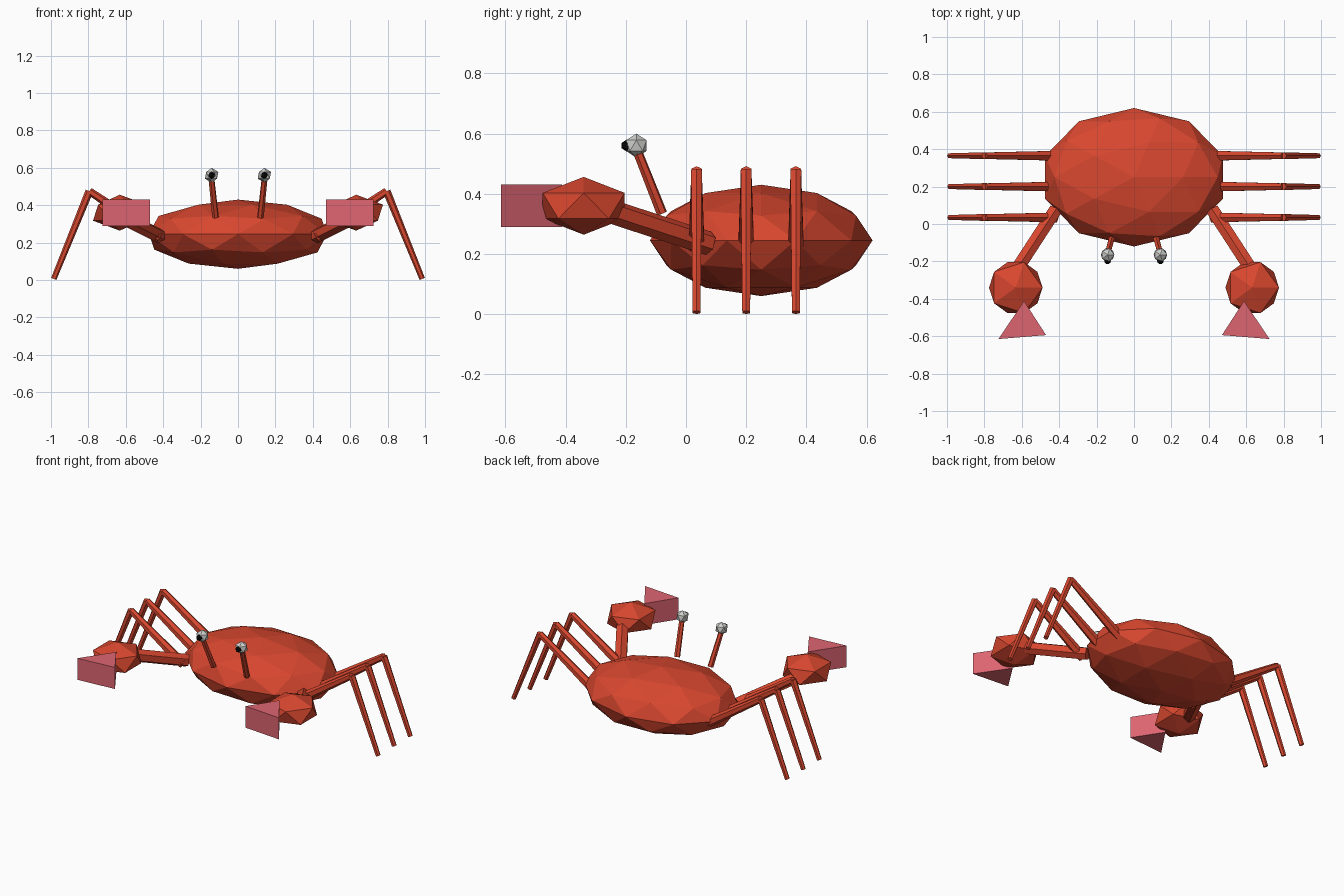
import bpy
from mathutils import Vector

if "Cube" in bpy.data.objects:
    bpy.data.objects.remove(bpy.data.objects["Cube"])


def material(name, rgb):
    m = bpy.data.materials.new(name)
    m.diffuse_color = (*rgb, 1)
    m.use_nodes = True
    m.node_tree.nodes["Principled BSDF"].inputs["Base Color"].default_value = m.diffuse_color
    return m


RED = material("shell red", (0.69, 0.063, 0.028))
PINK = material("pincer pink", (0.73, 0.13, 0.165))
GREY = material("eye pale grey", (0.62, 0.62, 0.60))
BLACK = material("pupil black", (0.003, 0.003, 0.003))


def finish(name, mat):
    ob = bpy.context.object
    ob.name = name
    ob.data.materials.append(mat)
    return ob


def ball(name, mat, loc, size, level=1):
    """Faceted ball with separate radii along x, y and z."""
    bpy.ops.mesh.primitive_ico_sphere_add(subdivisions=level, radius=1, location=loc)
    ob = finish(name, mat)
    ob.scale = size
    return ob


def rod(name, mat, start, end, r1, r2, sides=6):
    """Tapered rod between two points."""
    a, b = Vector(start), Vector(end)
    bpy.ops.mesh.primitive_cone_add(vertices=sides, radius1=r1, radius2=r2,
                                    depth=(b - a).length, location=(a + b) / 2)
    ob = finish(name, mat)
    ob.rotation_euler = (b - a).to_track_quat('Z', 'Y').to_euler()
    return ob


def prism(name, mat, outline, z0, z1):
    """Upright prism over a counter-clockwise outline."""
    n = len(outline)
    verts = [(x, y, z) for z in (z0, z1) for x, y in outline]
    faces = [tuple(reversed(range(n))), tuple(range(n, 2 * n))]
    faces += [(i, (i + 1) % n, n + (i + 1) % n, n + i) for i in range(n)]
    mesh = bpy.data.meshes.new(name)
    mesh.from_pydata(verts, [], faces)
    mesh.materials.append(mat)
    ob = bpy.data.objects.new(name, mesh)
    bpy.context.collection.objects.link(ob)


# Shell
ball("body", RED, (0, 0.25, 0.245), (0.5, 0.37, 0.185), 2)

for s, side in ((-1, "left"), (1, "right")):
    # Arm, claw and pincer
    rod(f"{side}_arm", RED, (s * 0.42, 0.075, 0.235), (s * 0.625, -0.24, 0.338), 0.04, 0.04)
    ball(f"{side}_claw", RED, (s * 0.632, -0.34, 0.36), (0.16, 0.16, 0.096))
    tri = [(s * 0.588, -0.412), (s * 0.47, -0.594), (s * 0.725, -0.615)]
    prism(f"{side}_pincer", PINK, tri if s > 0 else tri[::-1], 0.29, 0.43)

    # Jointed legs
    for i, y in enumerate((0.035, 0.2, 0.365), 1):
        knee = (s * 0.795, y, 0.475)
        rod(f"{side}_upper_leg_{i}", RED, (s * 0.42, y, 0.225), knee, 0.03, 0.02)
        rod(f"{side}_lower_leg_{i}", RED, knee, (s * 0.985, y, 0.006), 0.021, 0.015)

    # Eye on its stalk
    rod(f"{side}_eye_stalk", RED, (s * 0.12, -0.08, 0.335), (s * 0.143, -0.165, 0.55), 0.018, 0.016)
    ball(f"{side}_eye", GREY, (s * 0.141, -0.165, 0.56), (0.04, 0.04, 0.04))
    ball(f"{side}_pupil", BLACK, (s * 0.141, -0.197, 0.56), (0.02, 0.02, 0.02))
